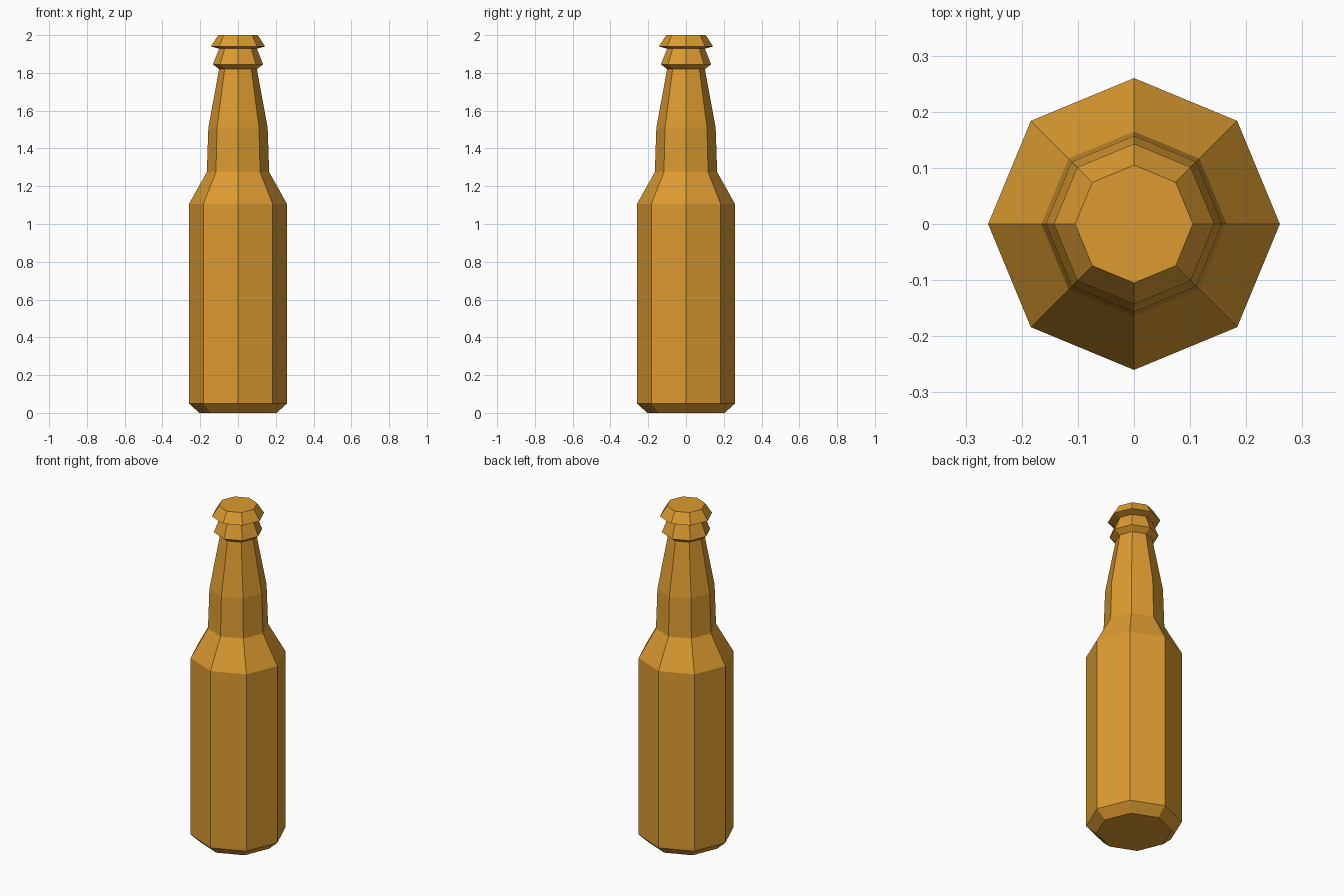
import bpy
import bmesh
from math import cos, sin, tau

cube = bpy.data.objects.get("Cube")
if cube:
    bpy.data.objects.remove(cube, do_unlink=True)

SIDES = 8

# Amber glass colour
amber = bpy.data.materials.new("amber_glass")
amber.use_nodes = True
colour = (0.72, 0.33, 0.03, 1.0)
amber.diffuse_color = colour
amber.node_tree.nodes["Principled BSDF"].inputs["Base Color"].default_value = colour

# Bottle outline from base to cap: (radius, height)
profile = [
    (0.205, 0.0), (0.26, 0.05),      # chamfered base
    (0.26, 1.105),                   # body
    (0.165, 1.275),                  # shoulder
    (0.157, 1.51), (0.10, 1.82),     # neck
    (0.133, 1.845), (0.10, 1.928),   # collar ring
    (0.143, 1.94), (0.105, 2.0),     # cap
]


def lathe(name, outline, material):
    """Faceted solid of revolution, closed at both ends."""
    bm = bmesh.new()
    rings = [[bm.verts.new((r * cos(tau * i / SIDES), r * sin(tau * i / SIDES), z))
              for i in range(SIDES)] for r, z in outline]
    for low, high in zip(rings, rings[1:]):
        for i in range(SIDES):
            j = (i + 1) % SIDES
            bm.faces.new((low[i], low[j], high[j], high[i]))
    bm.faces.new(rings[0][::-1])
    bm.faces.new(rings[-1])
    mesh = bpy.data.meshes.new(name)
    bm.to_mesh(mesh)
    bm.free()
    mesh.materials.append(material)
    obj = bpy.data.objects.new(name, mesh)
    bpy.context.collection.objects.link(obj)
    return obj


lathe("bottle", profile, amber)
